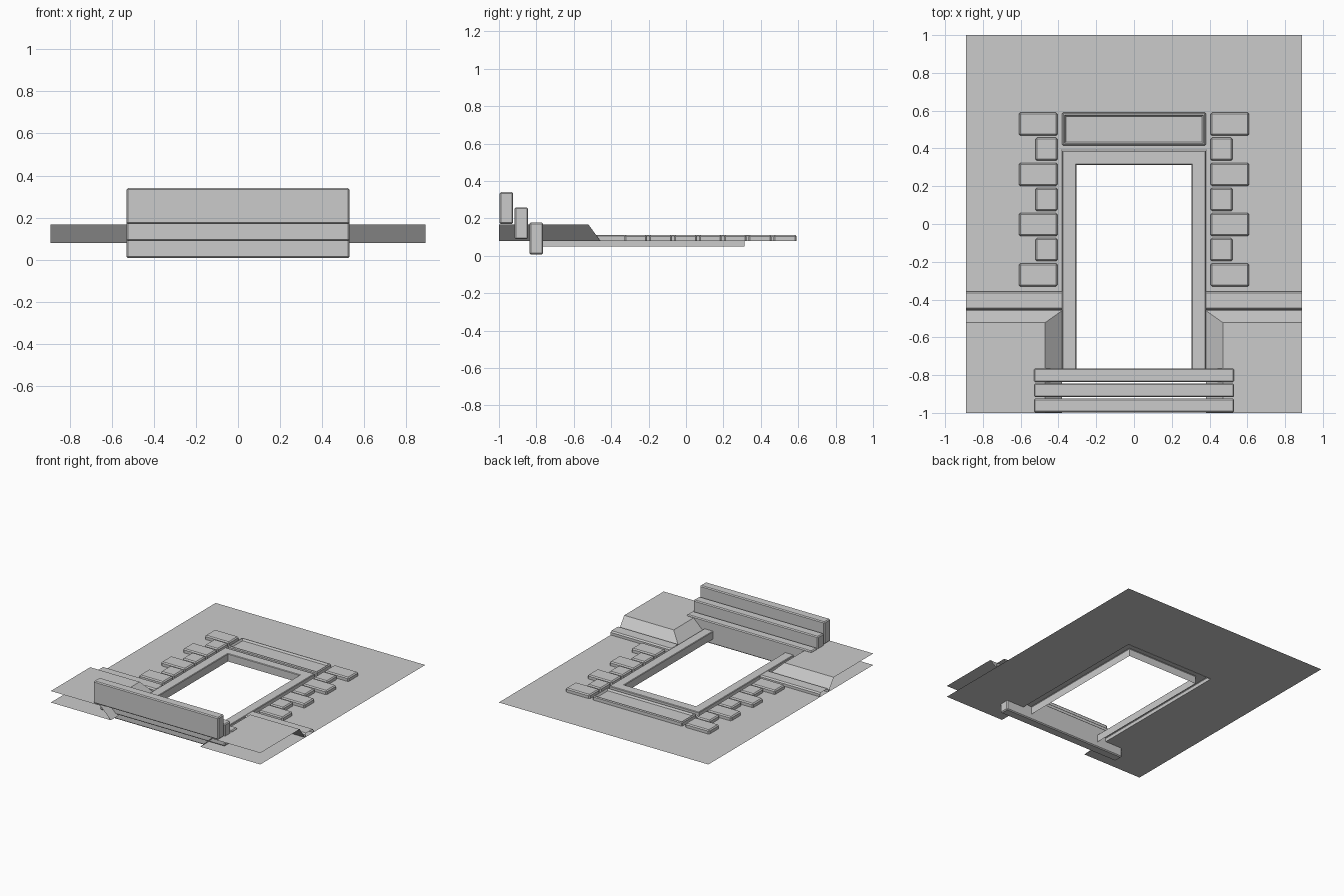
import bpy, bmesh

if "Cube" in bpy.data.objects:
    bpy.data.objects.remove(bpy.data.objects["Cube"])

WALL = 0.08      # wall sheet height
FACE = 0.11      # face of the raised trim


def make(name, verts, faces):
    me = bpy.data.meshes.new(name)
    me.from_pydata(verts, [], faces)
    me.update()
    ob = bpy.data.objects.new(name, me)
    bpy.context.collection.objects.link(ob)
    return ob


def block(name, x0, x1, y0, y1, z0, z1, bevel=0.008, open_bottom=False, panel=0):
    """Box with chamfered edges, optionally open underneath or with a sunk panel."""
    ob = make(name, [], [])
    bm = bmesh.new()
    bmesh.ops.create_cube(bm, size=1)
    for v in bm.verts:
        v.co = ((x0 + x1) / 2 + v.co.x * (x1 - x0),
                (y0 + y1) / 2 + v.co.y * (y1 - y0),
                (z0 + z1) / 2 + v.co.z * (z1 - z0))
    edges = bm.edges[:]
    if open_bottom:
        edges = [e for e in edges if max(v.co.z for v in e.verts) > z1 - 1e-5]
    bmesh.ops.bevel(bm, geom=edges, offset=bevel, segments=1, affect='EDGES', profile=0.5)
    bm.normal_update()
    if open_bottom:
        low = [f for f in bm.faces if f.normal.z < -0.9]
        bmesh.ops.delete(bm, geom=low, context='FACES')
    if panel:
        top = [f for f in bm.faces if f.normal.z > 0.99]
        bmesh.ops.inset_region(bm, faces=top, thickness=0.008)
        bmesh.ops.inset_region(bm, faces=top, thickness=0.012, depth=-panel)
    bm.to_mesh(ob.data)
    bm.free()
    return ob


# Wall sheet with a doorway notch
make("wall_sheet",
     [(x, y, WALL) for x, y in [(-.89, -1), (-.38, -1), (-.38, .395), (.38, .395),
                                (.38, -1), (.89, -1), (.89, 1), (-.89, 1)]],
     [(0, 1, 2, 7), (2, 3, 6, 7), (3, 4, 5, 6)])

# Door frame: profile (offset from opening, z) swept up, across and down with mitres
profile = [(0.075, WALL), (0.075, FACE - .004), (0.071, FACE),
           (0.004, FACE), (0.0, FACE - .004), (0.0, 0.05)]
verts = []
for sx, top in [(-1, False), (-1, True), (1, True), (1, False)]:
    for o, z in profile:
        verts.append((sx * (0.305 + o), 0.313 + o if top else -0.775, z))
n = len(profile)
make("door_frame", verts,
     [(r * n + i, r * n + n + i, r * n + n + i + 1, r * n + i + 1)
      for r in range(3) for i in range(n - 1)])

# Lintel with sunk panel
block("lintel", -.38, .38, .415, .59, WALL, FACE, 0.006, True, 0.014)

for side, s in (("left", -1), ("right", 1)):
    # Corner stones, alternating long and short
    for i in range(7):
        y1 = 0.59 - i * 0.133
        xa, xb = sorted((s * 0.405, s * (0.61 if i % 2 == 0 else 0.522)))
        block(f"quoin_{side}_{i + 1}", xa, xb, y1 - 0.122, y1, WALL, FACE, 0.008, True)

    # Sloped plinth, open at its outer ends
    T = 0.168
    pv = [(.89, -1, T), (.47, -1, T), (.47, -.522, T), (.89, -.522, T),
          (.38, -1, WALL), (.38, -.458, WALL), (.89, -.458, WALL)]
    pf = [(0, 3, 2, 1), (1, 2, 5, 4), (2, 3, 6, 5)]
    if s < 0:
        pf = [f[::-1] for f in pf]
    make(f"plinth_{side}", [(s * x, y, z) for x, y, z in pv], pf)

    # Horizontal moulding above the plinth
    mp = [(-.357, WALL), (-.357, .10), (-.366, FACE), (-.446, FACE),
          (-.455, .10), (-.455, WALL)]
    mv = [(s * x, y, z) for x in (.38, .89) for y, z in mp]
    mf = [(i, i + 1, i + 7, i + 6) for i in range(5)]
    if s < 0:
        mf = [f[::-1] for f in mf]
    make(f"moulding_{side}", mv, mf)

# Three door steps
for i in range(3):
    y0 = -0.997 + i * 0.08
    z1 = 0.34 - i * 0.081
    block(f"step_{3 - i}", -.53, .53, y0, y0 + 0.073, z1 - 0.17, z1, 0.007)
